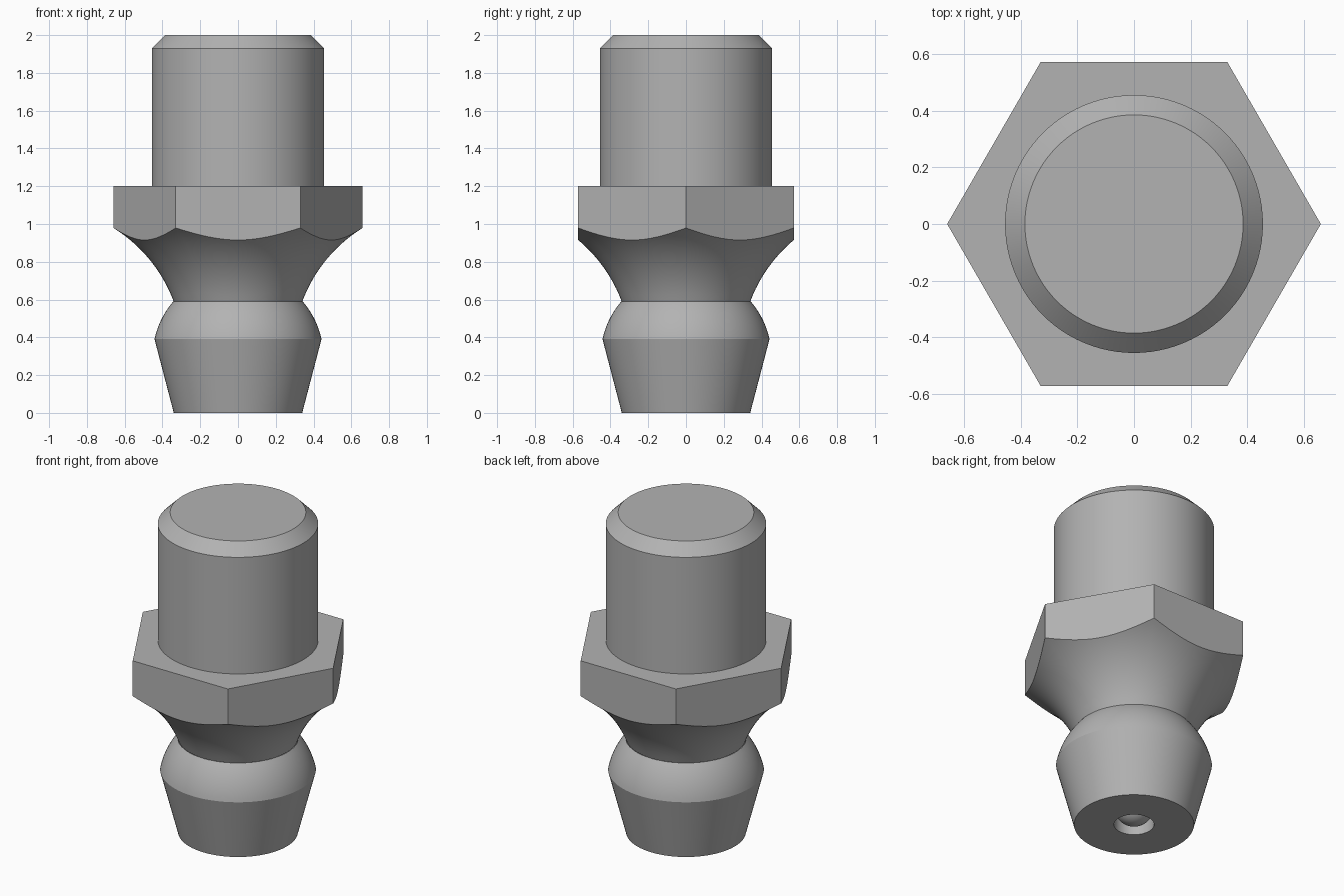
import bpy, bmesh, math

if "Cube" in bpy.data.objects:
    bpy.data.objects.remove(bpy.data.objects["Cube"])

SEG = 96
STEEL = bpy.data.materials.new("grey_steel")
STEEL.diffuse_color = (0.45, 0.45, 0.45, 1)
STEEL.use_nodes = True
STEEL.node_tree.nodes["Principled BSDF"].inputs["Base Color"].default_value = STEEL.diffuse_color


def rings_object(name, rings, cap_first=True, cap_last=True):
    """Skin a stack of rings; each ring maps an angle to (radius, z)."""
    bm = bmesh.new()
    loops = []
    for ring in rings:
        loop = []
        for i in range(SEG):
            a = 2 * math.pi * i / SEG
            r, z = ring(a)
            loop.append(bm.verts.new((r * math.cos(a), r * math.sin(a), z)))
        loops.append(loop)
    for lo, hi in zip(loops, loops[1:]):
        for i in range(SEG):
            j = (i + 1) % SEG
            bm.faces.new((lo[i], lo[j], hi[j], hi[i]))
    if cap_first:
        bm.faces.new(loops[0][::-1])
    if cap_last:
        bm.faces.new(loops[-1])
    me = bpy.data.meshes.new(name)
    bm.to_mesh(me)
    bm.free()
    me.materials.append(STEEL)
    ob = bpy.data.objects.new(name, me)
    bpy.context.collection.objects.link(ob)
    smooth(ob)
    return ob


def smooth(ob):
    bpy.ops.object.select_all(action='DESELECT')
    ob.select_set(True)
    bpy.context.view_layer.objects.active = ob
    bpy.ops.object.shade_smooth_by_angle(angle=math.radians(20))


def lathe(name, profile, **caps):
    return rings_object(name, [lambda a, p=p: p for p in profile], **caps)


# Plain shank with chamfered end
lathe("shank", [(0.455, 1.2), (0.455, 1.93), (0.385, 2.0)], cap_first=False)

# Hexagonal collar whose underside is a concave flare cut by the six flats
FLAT, NECK = 0.571, 0.34


def hex_radius(a):
    off = (a % (math.pi / 3)) - math.pi / 6
    return FLAT / math.cos(off)


def flare_z(r):
    return 0.317 + math.sqrt(0.779 ** 2 - (1.07 - r) ** 2)


def flare_ring(t):
    def ring(a):
        r = NECK + (hex_radius(a) - NECK) * t
        return r, flare_z(r)
    return ring


rings = [flare_ring(i / 16) for i in range(17)]
rings.append(lambda a: (hex_radius(a), 1.2))
rings_object("hex_collar", rings, cap_first=False)

# Coupling head: bore, tapered cone, then a spherical shoulder up to the neck
HOLE = 0.114
head = [(HOLE, 0.12), (HOLE, 0.0), (0.34, 0.0), (0.442, 0.39)]
for i in range(1, 11):
    z = 0.39 + 0.2 * i / 10
    head.append((math.sqrt(0.4522 ** 2 - (z - 0.295) ** 2), z))
lathe("coupling_head", head, cap_first=False, cap_last=False)

# Check ball seated in the bore
bpy.ops.mesh.primitive_uv_sphere_add(segments=48, ring_count=24,
                                     radius=HOLE, location=(0, 0, 0.118))
ball = bpy.context.object
ball.name = "check_ball"
ball.data.materials.append(STEEL)
smooth(ball)
